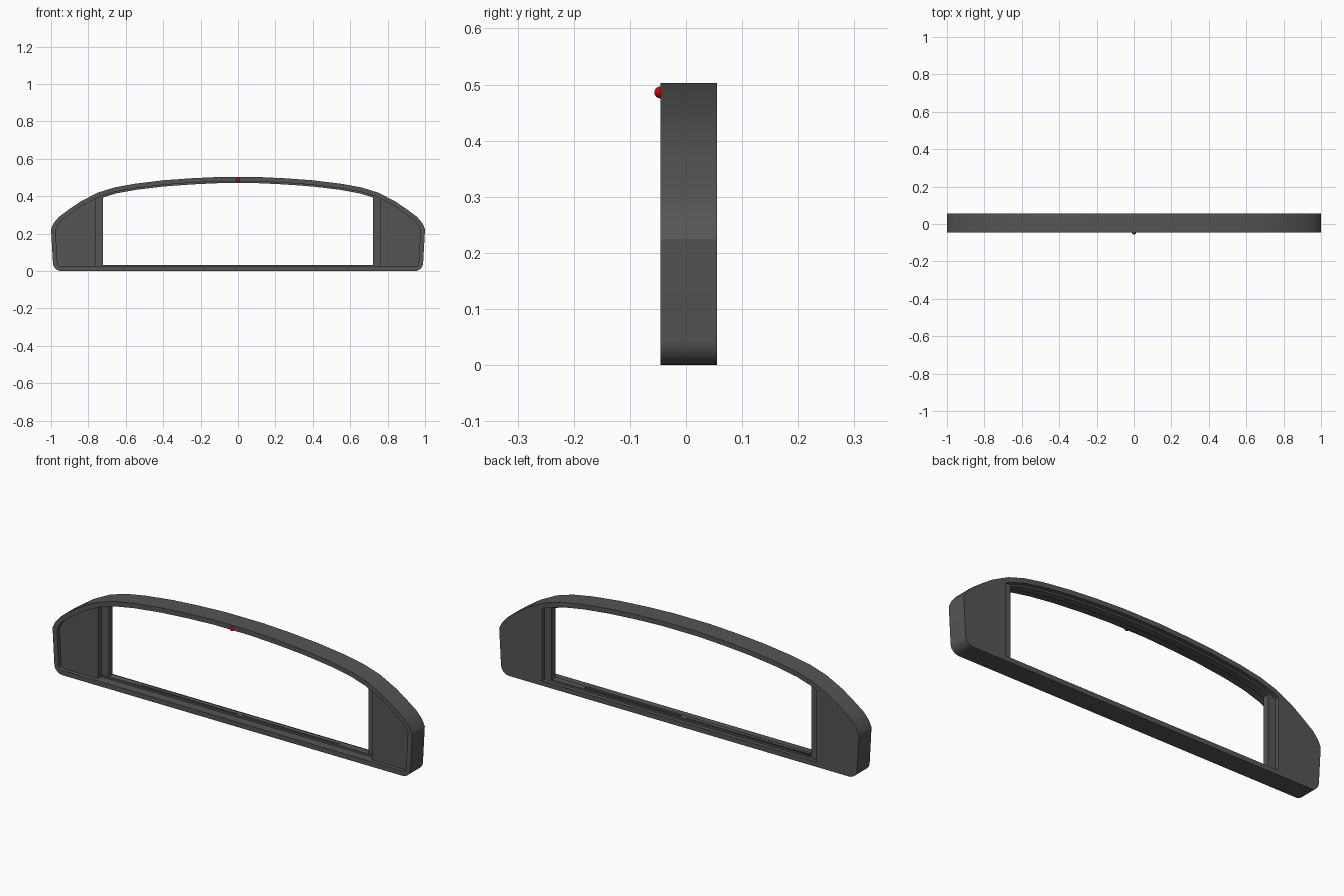
import bpy, bmesh, math
from mathutils import Vector

if "Cube" in bpy.data.objects:
    bpy.data.objects.remove(bpy.data.objects["Cube"])

FRONT, BACK = -0.045, 0.055


def material(name, rgb):
    m = bpy.data.materials.new(name)
    m.diffuse_color = (*rgb, 1)
    m.use_nodes = True
    m.node_tree.nodes["Principled BSDF"].inputs["Base Color"].default_value = m.diffuse_color
    return m


dark = material("dark_plastic", (0.09, 0.09, 0.09))
red = material("red_lamp", (0.7, 0.0, 0.0))

# Half outline (right side): rounded bottom corner, then the arch up to the centre
r = 0.045
half = [(0.99 - r + r * math.sin(a), r - r * math.cos(a))
        for a in [math.radians(15 * i) for i in range(7)]]
half += [(1, 0.225), (0.985, 0.257), (0.957, 0.29), (0.91, 0.325), (0.84, 0.373),
         (0.75, 0.419), (0.66, 0.447), (0.55, 0.467), (0.4, 0.485), (0.25, 0.496),
         (0.1, 0.503)]
outline = [Vector(p) for p in half] + [Vector((-x, z)) for x, z in reversed(half)]


def inset(d):
    """Outline moved inwards by d with mitred corners."""
    n, out = len(outline), []
    for i, p in enumerate(outline):
        a = (p - outline[i - 1]).normalized()
        b = (outline[(i + 1) % n] - p).normalized()
        na, nb = Vector((-a.y, a.x)), Vector((-b.y, b.x))
        out.append(p + (na + nb) * d / (1 + na.dot(nb)))
    return out


def finish(name, bm, mat=dark):
    bmesh.ops.recalc_face_normals(bm, faces=bm.faces)
    me = bpy.data.meshes.new(name)
    bm.to_mesh(me)
    bm.free()
    ob = bpy.data.objects.new(name, me)
    bpy.context.collection.objects.link(ob)
    me.materials.append(mat)
    bpy.context.view_layer.objects.active = ob
    ob.select_set(True)
    bpy.ops.object.shade_smooth_by_angle(angle=math.radians(25))
    ob.select_set(False)
    return ob


def ring(name, d0, d1, y0, y1):
    """Closed band between two insets of the outline."""
    bm = bmesh.new()
    loops = [[bm.verts.new((p.x, y, p.y)) for p in inset(d)]
             for d, y in ((d0, y0), (d1, y0), (d1, y1), (d0, y1))]
    n = len(outline)
    for k in range(4):
        a, b = loops[k], loops[(k + 1) % 4]
        for i in range(n):
            j = (i + 1) % n
            bm.faces.new((a[i], a[j], b[j], b[i]))
    return finish(name, bm)


def slab(name, d, x0, x1, y0, y1):
    """Solid inset outline, kept only between x0 and x1."""
    bm = bmesh.new()
    loop = inset(d)
    f = bm.faces.new([bm.verts.new((p.x, y0, p.y)) for p in loop])
    ext = bmesh.ops.extrude_face_region(bm, geom=[f], use_keep_orig=True)
    verts = [g for g in ext["geom"] if isinstance(g, bmesh.types.BMVert)]
    bmesh.ops.translate(bm, verts=verts, vec=(0, y1 - y0, 0))
    for x, s in ((x0, -1), (x1, 1)):
        cut = bmesh.ops.bisect_plane(bm, geom=bm.verts[:] + bm.edges[:] + bm.faces[:],
                                     plane_co=(x, 0, 0), plane_no=(s, 0, 0), clear_outer=True)
        edges = [g for g in cut["geom_cut"] if isinstance(g, bmesh.types.BMEdge)]
        if edges:
            bmesh.ops.holes_fill(bm, edges=edges)
    return finish(name, bm)


def box(name, x0, x1, y0, y1, z0, z1):
    bm = bmesh.new()
    bmesh.ops.create_cube(bm, size=1)
    for v in bm.verts:
        v.co = ((x0 + x1) / 2 + v.co.x * (x1 - x0), (y0 + y1) / 2 + v.co.y * (y1 - y0),
                (z0 + z1) / 2 + v.co.z * (z1 - z0))
    return finish(name, bm)


# Outer shell and the inner stop that runs round the opening
ring("outer_frame", 0, 0.024, FRONT, BACK)
stop = ring("inner_stop", 0.024, 0.033, 0.0, 0.035)

# Recessed end panels with a door stop post beside each
for side, s in (("right", 1), ("left", -1)):
    a, b = sorted((s * 0.762, s * 1.1))
    slab(side + "_end_panel", 0.024, a, b, -0.025, BACK)
    a, b = sorted((s * 0.722, s * 0.762))
    slab(side + "_stop_post", 0.024, a, b, 0.005, 0.035)

# Two shallow slots along the sill
for side, s in (("right", 1), ("left", -1)):
    a, b = sorted((s * 0.015, s * 0.55))
    cutter = box(side + "_slot_cutter", a, b, 0.011, 0.024, 0.027, 0.06)
    cutter.hide_render = True
    cutter.hide_set(True)
    m = stop.modifiers.new("slot", "BOOLEAN")
    m.operation, m.object, m.solver = "DIFFERENCE", cutter, "EXACT"

# Small red lamp at the top of the arch
bm = bmesh.new()
bmesh.ops.create_uvsphere(bm, u_segments=24, v_segments=12, radius=0.0105)
bmesh.ops.translate(bm, verts=bm.verts, vec=(0, -0.046, 0.486))
finish("lamp", bm, red)
